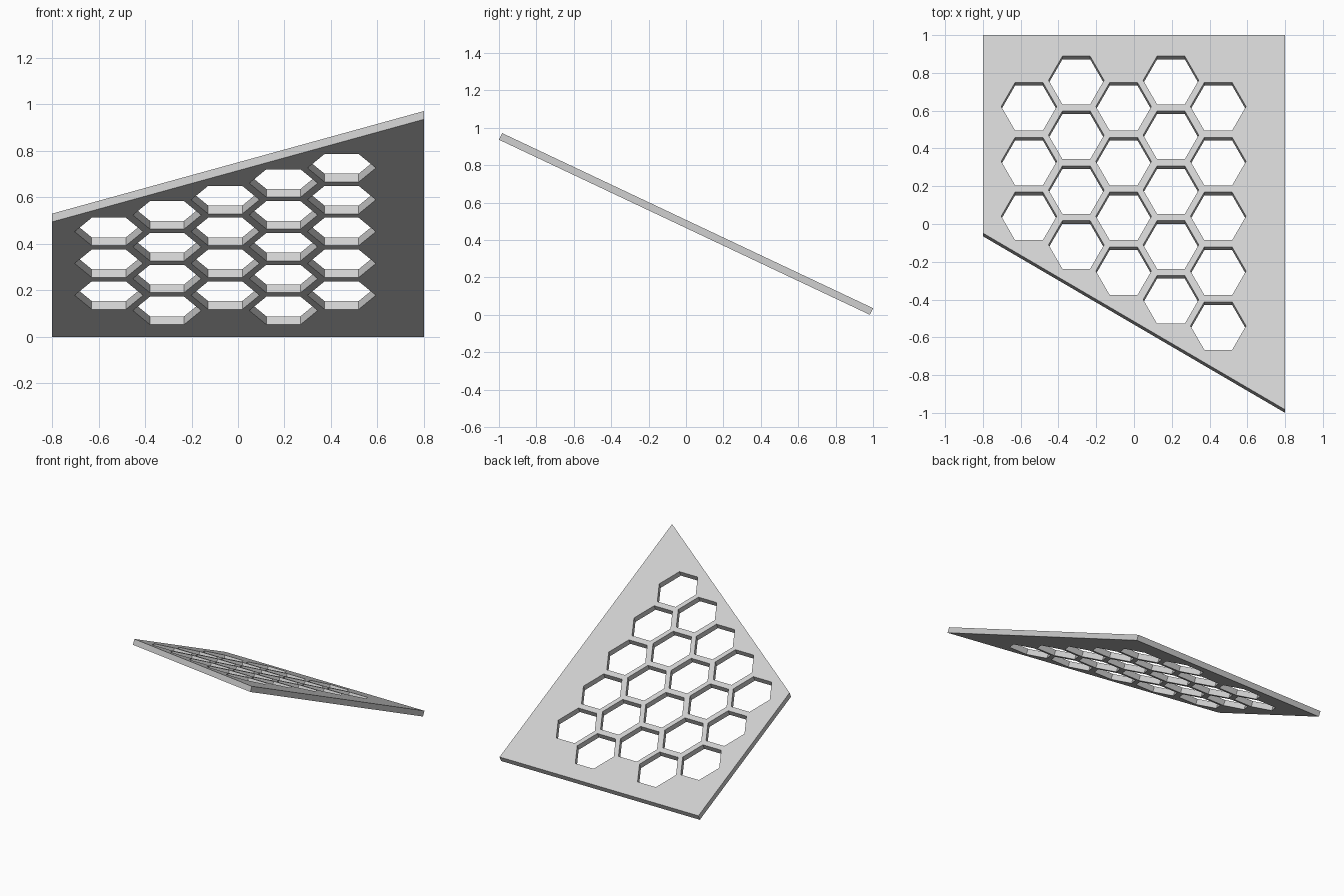
import bpy
import bmesh
from math import atan, cos, sin, pi, radians

cube = bpy.data.objects.get("Cube")
if cube:
    bpy.data.objects.remove(cube, do_unlink=True)

# Plain grey material
GREY = (0.63, 0.63, 0.63, 1.0)
grey = bpy.data.materials.new("plain_grey")
grey.use_nodes = True
grey.diffuse_color = GREY
grey.node_tree.nodes["Principled BSDF"].inputs["Base Color"].default_value = GREY

# The panel slopes down towards the back
TILT = atan(0.472)
THICK = 0.0393
STRETCH = 1 / cos(TILT)      # plan depth to depth along the slope

# Hole pattern in plan: columns from right to left, (top row y, hole count)
HEX_RADIUS = 0.147
COLUMN_STEP, ROW_STEP = 0.2505, 0.2903
HIGH, LOW = 0.761, 0.622
COLUMNS = [(LOW, 3), (HIGH, 4), (LOW, 4), (HIGH, 5), (LOW, 5)]


def add_outline(curve, points):
    """Add a closed straight-sided outline given in plan."""
    spline = curve.splines.new("POLY")
    spline.points.add(len(points) - 1)
    for target, (x, y) in zip(spline.points, points):
        target.co = (x, y * STRETCH, 0, 1)
    spline.use_cyclic_u = True


# Panel outline with a slanted front edge
shape = bpy.data.curves.new("honeycomb_panel", "CURVE")
shape.dimensions = "2D"
shape.fill_mode = "BOTH"
shape.extrude = THICK / 2
add_outline(shape, [(-0.8, 1), (-0.8, -0.048), (0.8, -0.983), (0.8, 1)])

# Hexagonal holes
for column, (top, count) in enumerate(COLUMNS):
    cx = -0.556 + column * COLUMN_STEP
    for row in range(count):
        cy = top - row * ROW_STEP
        add_outline(shape, [(cx + HEX_RADIUS * cos(k * pi / 3),
                             cy + HEX_RADIUS * sin(k * pi / 3))
                            for k in range(6)])

panel = bpy.data.objects.new("honeycomb_panel", shape)
bpy.context.collection.objects.link(panel)
panel.rotation_euler.x = -TILT
panel.location = (0, -sin(TILT) * THICK / 2, 0.5075 - cos(TILT) * THICK / 2)

# Turn the outline into a clean solid
bpy.ops.object.select_all(action="DESELECT")
panel.select_set(True)
bpy.context.view_layer.objects.active = panel
bpy.ops.object.convert(target="MESH")
panel = bpy.context.object
mesh = panel.data
bm = bmesh.new()
bm.from_mesh(mesh)
bmesh.ops.remove_doubles(bm, verts=bm.verts, dist=0.0005)
bmesh.ops.recalc_face_normals(bm, faces=bm.faces)
bmesh.ops.dissolve_limit(bm, angle_limit=radians(1),
                         verts=bm.verts, edges=bm.edges)
for face in bm.faces:
    face.smooth = False
bm.to_mesh(mesh)
bm.free()
mesh.materials.clear()
mesh.materials.append(grey)
